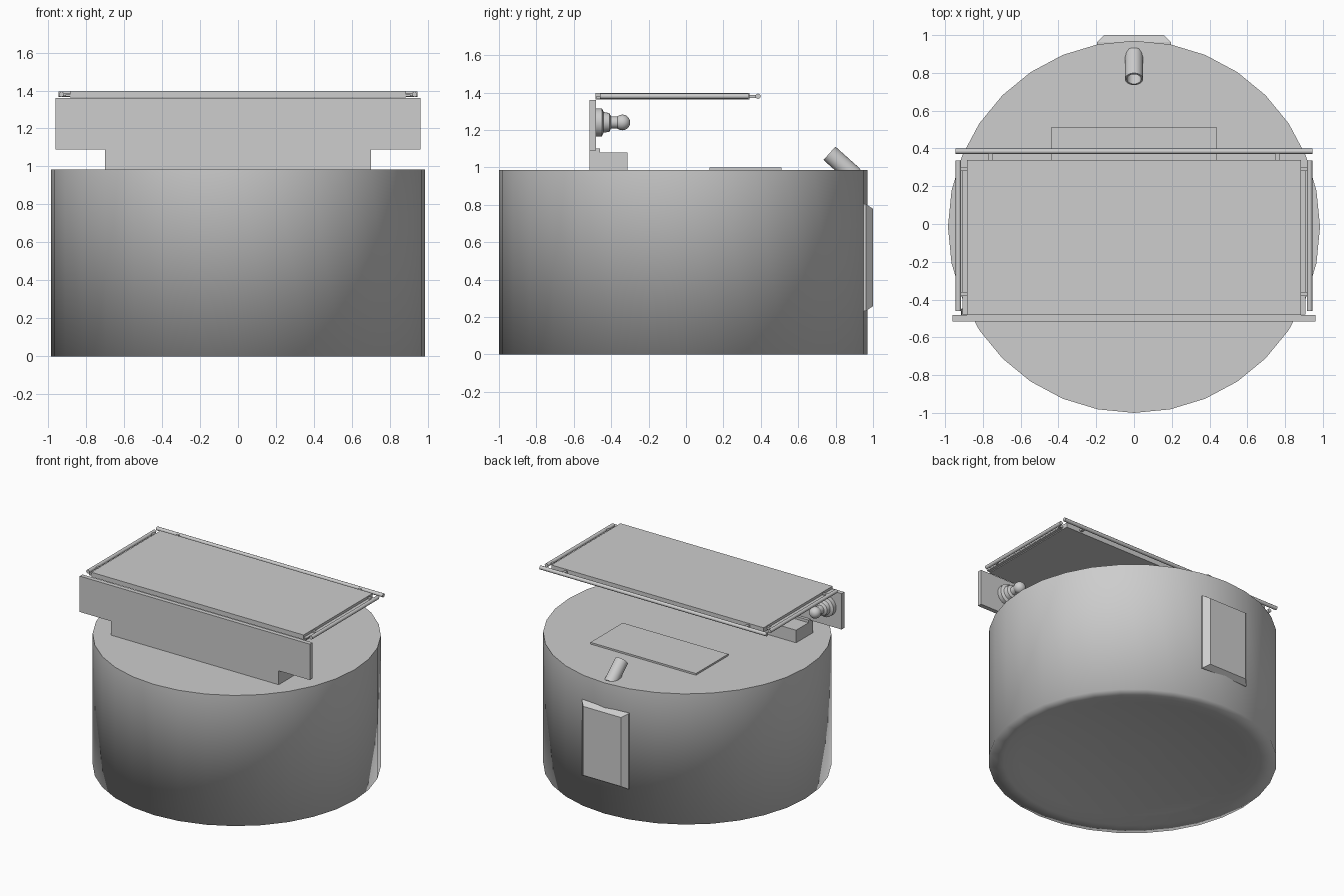
import bpy, bmesh, math
from mathutils import Vector

cube = bpy.data.objects.get("Cube")
if cube:
    bpy.data.objects.remove(cube, do_unlink=True)

grey = bpy.data.materials.new("plain_grey")
grey.use_nodes = True
COLOUR = (0.61, 0.61, 0.61, 1)
grey.diffuse_color = COLOUR
grey.node_tree.nodes["Principled BSDF"].inputs["Base Color"].default_value = COLOUR


def add(name, bm, smooth=False):
    bmesh.ops.recalc_face_normals(bm, faces=bm.faces)
    mesh = bpy.data.meshes.new(name)
    bm.to_mesh(mesh)
    bm.free()
    mesh.materials.append(grey)
    obj = bpy.data.objects.new(name, mesh)
    bpy.context.collection.objects.link(obj)
    if smooth:
        bpy.ops.object.select_all(action='DESELECT')
        obj.select_set(True)
        bpy.context.view_layer.objects.active = obj
        bpy.ops.object.shade_smooth_by_angle(angle=math.radians(40))
    return obj


def box(name, x, y, z):
    bm = bmesh.new()
    bmesh.ops.create_cube(bm, size=1)
    for v in bm.verts:
        v.co = [lo + (c + 0.5) * (hi - lo) for c, (lo, hi) in zip(v.co, (x, y, z))]
    return add(name, bm)


def lathe(name, profile, origin, axis, sides=24):
    """Turn (radius, distance) points around an axis."""
    bm = bmesh.new()
    rot = Vector(axis).to_track_quat('Z', 'Y')
    rings = []
    for r, d in profile:
        ring = []
        for i in range(sides):
            a = math.tau * i / sides
            ring.append(bm.verts.new(Vector(origin) + rot @ Vector((r * math.cos(a), r * math.sin(a), d))))
        rings.append(ring)
    for a, b in zip(rings, rings[1:]):
        for i in range(sides):
            j = (i + 1) % sides
            bm.faces.new((a[i], a[j], b[j], b[i]))
    bm.faces.new(rings[0])
    bm.faces.new(rings[-1])
    return add(name, bm, True)


def rod(name, start, end, r, sides=12):
    span = Vector(end) - Vector(start)
    return lathe(name, [(r, 0), (r, span.length)], start, span, sides)


# Round tank: crisp top rim, soft bottom rim around a dished base
TOP = 0.985
DISH_RADIUS, DISH_DEPTH = 0.88, 0.08
bm = bmesh.new()
bmesh.ops.create_cone(bm, cap_ends=True, segments=32, radius1=0.985, radius2=0.985, depth=TOP)
bmesh.ops.translate(bm, verts=bm.verts, vec=(0, 0, TOP / 2))
base = [f for f in bm.faces if f.normal.z < -0.9]
for step in range(8):
    bmesh.ops.inset_region(bm, faces=base, thickness=0.105)
for v in bm.verts:
    r = v.co.xy.length
    if v.co.z < 0.1 and r < DISH_RADIUS:
        v.co.z = DISH_DEPTH * (1 - (r / DISH_RADIUS) ** 2)
for f in bm.faces:
    f.smooth = f.normal.z < 0.9
for e in bm.edges:
    e.smooth = not all(v.co.z > 0.9 for v in e.verts)
bmesh.ops.translate(bm, verts=bm.verts, vec=(0, -0.015, 0))
add("tank_body", bm)

# Stepped front board and the foot block behind it
outline = [(0.70, TOP), (0.70, 1.09), (0.96, 1.09), (0.96, 1.36)]
outline += [(-x, z) for x, z in reversed(outline)]
bm = bmesh.new()
board = bm.faces.new([bm.verts.new((x, -0.515, z)) for x, z in outline])
back = bmesh.ops.extrude_face_region(bm, geom=[board])["geom"]
bmesh.ops.translate(bm, verts=[g for g in back if isinstance(g, bmesh.types.BMVert)], vec=(0, 0.033, 0))
add("front_board", bm)
box("foot_block", (-0.70, 0.70), (-0.487, -0.312), (TOP, 1.08))
box("foot_ledge", (-0.70, 0.70), (-0.487, -0.46), (1.08, 1.10))

# Roof panel with rails on three sides
box("roof_panel", (-0.885, 0.885), (-0.483, 0.34), (1.362, 1.397))
rod("back_rail", (-0.945, 0.385, 1.38), (0.945, 0.385, 1.38), 0.014)
for s, side in ((-1, "right"), (1, "left")):
    rod(side + "_rail", (s * 0.93, -0.46, 1.38), (s * 0.93, 0.335, 1.38), 0.014)
    box(side + "_edge_strip", sorted((s * 0.88, s * 0.908)), (-0.48, 0.29), (1.368, 1.378))
    box(side + "_back_bracket", sorted((s * 0.75, s * 0.77)), (0.33, 0.385), (1.372, 1.388))
    for end, y in (("front", -0.38), ("rear", 0.28)):
        box(side + "_" + end + "_bracket", sorted((s * 0.88, s * 0.93)), (y, y + 0.02), (1.372, 1.388))

# Swivel fittings on the back of the board
ball = [(0.042 * math.sin(math.pi * i / 10), -0.042 * math.cos(math.pi * i / 10)) for i in range(1, 10)]
for side, x in (("right", -0.84), ("left", 0.735)):
    lathe(side + "_swivel_mount", [(0.075, 0), (0.075, 0.035), (0.055, 0.045), (0.05, 0.075),
                                   (0.032, 0.085), (0.032, 0.13)], (x, -0.485, 1.24), (0, 1, 0))
    lathe(side + "_swivel_ball", ball, (x, -0.34, 1.24), (0, 1, 0), 20)

# Thin hatch on the lid
box("lid_hatch", (-0.44, 0.44), (0.125, 0.51), (TOP - 0.005, 0.998))

# Hollow slanted spout, ending inside the tank
lathe("spout", [(0.048, -0.18), (0.048, 0), (0.038, 0), (0.038, -0.1)],
      (0, 0.767, 1.075), (0, -0.745, 0.667))

# Chamfered access cover on the back
bm = bmesh.new()
bmesh.ops.create_cube(bm, size=1)
for v in bm.verts:
    outer = v.co.y > 0
    half_x, half_z = (0.157, 0.26) if outer else (0.195, 0.285)
    v.co = (math.copysign(half_x, v.co.x), 1.0 if outer else 0.963,
            0.518 + math.copysign(half_z, v.co.z))
add("access_cover", bm)
box("access_cover_base", (-0.195, 0.195), (0.90, 0.963), (0.233, 0.803))
